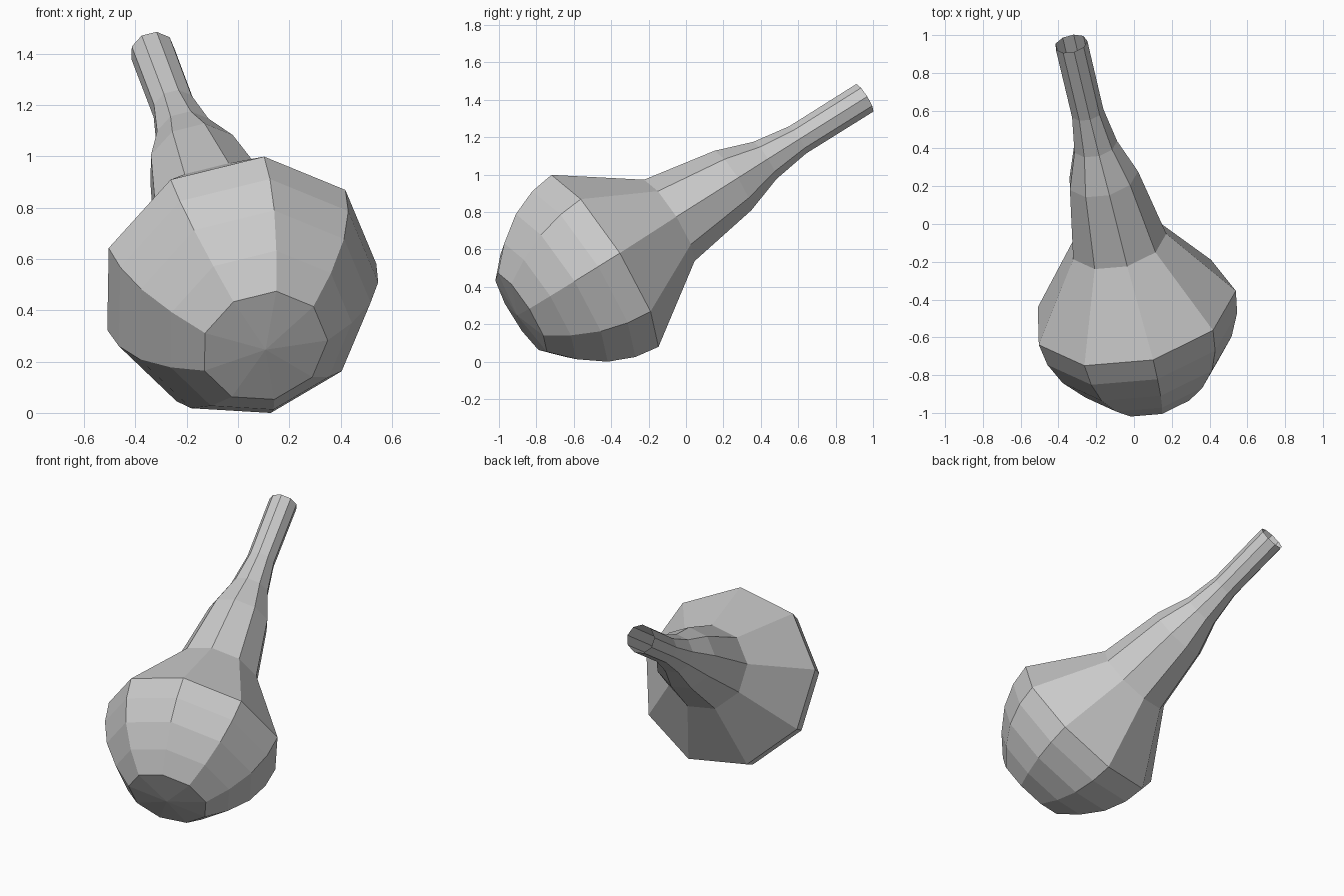
import bpy, bmesh, math
from mathutils import Vector

if "Cube" in bpy.data.objects:
    bpy.data.objects.remove(bpy.data.objects["Cube"])

SIDES = 9
centre = Vector((0.0, -0.45, 0.53))
axis = Vector((-0.197, 0.83, 0.52)).normalized()
top = Vector((0.185, -0.49, 0.855))
u = (top - axis * top.dot(axis)).normalized()
v = axis.cross(u)

# Profile: (distance along the tilted axis, radius), from rounded base to open neck
profile = [(-0.52, 0.252), (-0.41, 0.37), (-0.275, 0.472), (-0.135, 0.53), (0.0, 0.55),
           (0.425, 0.26), (0.837, 0.19), (1.045, 0.119), (1.257, 0.087), (1.69, 0.088)]

bm = bmesh.new()
rings = []
for t, r in profile:
    ring = []
    for i in range(SIDES):
        a = 2 * math.pi * i / SIDES
        ring.append(bm.verts.new(centre + axis * t + (u * math.cos(a) + v * math.sin(a)) * r))
    rings.append(ring)

# Walls between neighbouring rings
for lo, hi in zip(rings, rings[1:]):
    for i in range(SIDES):
        j = (i + 1) % SIDES
        bm.faces.new((lo[i], lo[j], hi[j], hi[i]))

# Triangle fan closing the rounded base
pole = bm.verts.new(centre - axis * 0.545)
for i in range(SIDES):
    bm.faces.new((rings[0][(i + 1) % SIDES], rings[0][i], pole))

bm.normal_update()
mesh = bpy.data.meshes.new("bulb_flask")
bm.to_mesh(mesh)
bm.free()
obj = bpy.data.objects.new("bulb_flask", mesh)
bpy.context.collection.objects.link(obj)
